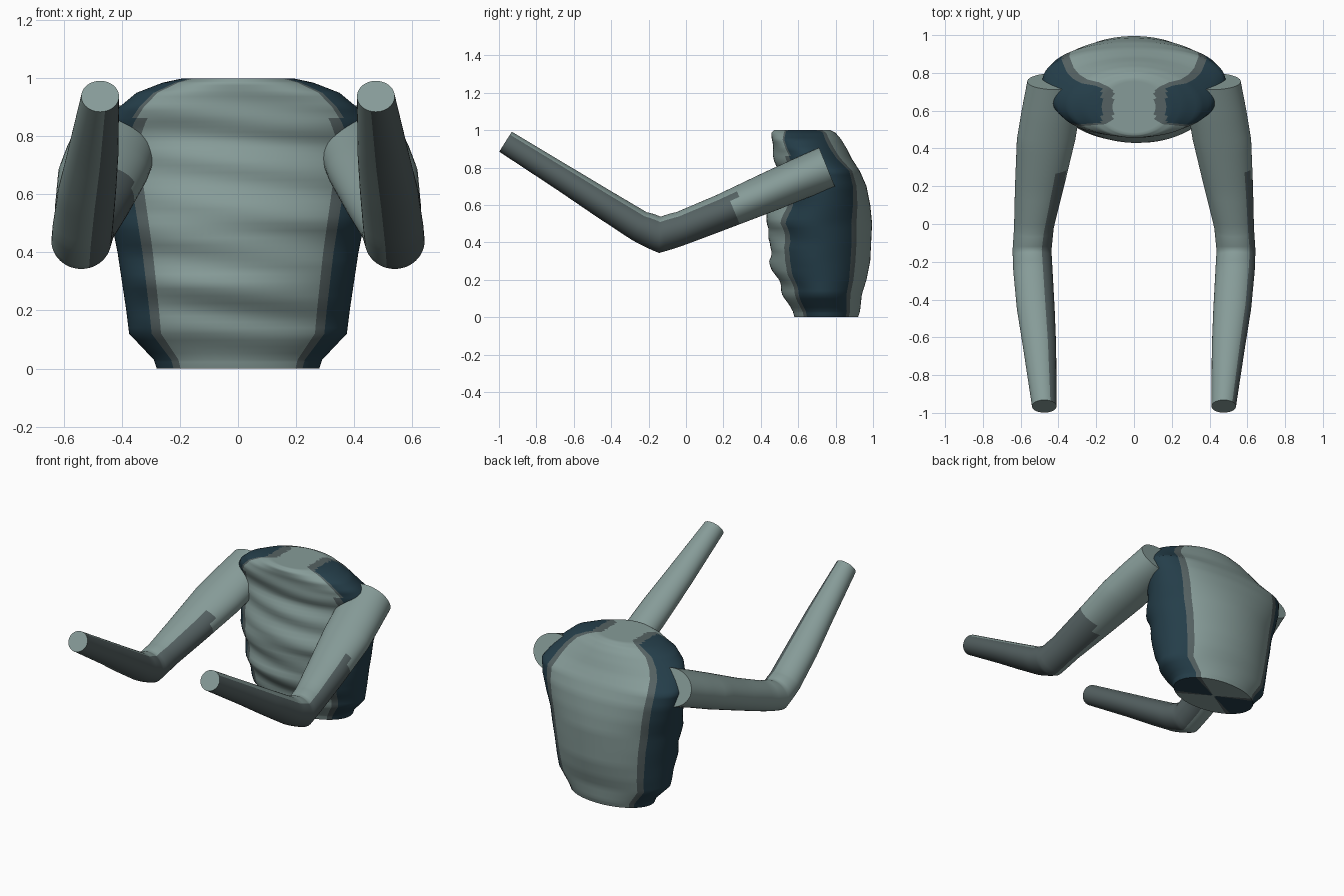
import bpy, bmesh, math
from mathutils import Vector

if "Cube" in bpy.data.objects:
    bpy.data.objects.remove(bpy.data.objects["Cube"])


def material(name, rgb):
    m = bpy.data.materials.new(name)
    m.diffuse_color = (*rgb, 1)
    m.use_nodes = True
    m.node_tree.nodes["Principled BSDF"].inputs["Base Color"].default_value = m.diffuse_color
    return m


MATS = [material("pale grey green", (0.24, 0.33, 0.315)),
        material("mid grey", (0.09, 0.12, 0.122)),
        material("dark teal", (0.018, 0.048, 0.068))]
LIGHT, MID, DARK = range(3)


def lerp_rows(rows, steps):
    """Insert evenly spaced rows between key rows."""
    out = []
    for a, b in zip(rows, rows[1:]):
        for i in range(steps):
            t = i / steps
            out.append([p + (q - p) * t for p, q in zip(a, b)])
    return out + [list(rows[-1])]


def skin(name, rings, rule):
    """Bridge closed rings, close both ends, colour each face by rule(ring, angle, centre)."""
    bm = bmesh.new()
    loops = [[bm.verts.new(p) for p in ring] for ring in rings]
    n = len(rings[0])
    for r, (a, b) in enumerate(zip(loops, loops[1:])):
        for k in range(n):
            j = (k + 1) % n
            f = bm.faces.new((a[k], a[j], b[j], b[k]))
            angle = 2 * math.pi * (k + 0.5) / n
            f.material_index = rule(r, angle, f.calc_center_median())
    bm.faces.new(loops[0][::-1])
    bm.faces.new(loops[-1])
    bmesh.ops.recalc_face_normals(bm, faces=bm.faces)
    me = bpy.data.meshes.new(name)
    bm.to_mesh(me)
    bm.free()
    for m in MATS:
        me.materials.append(m)
    ob = bpy.data.objects.new(name, me)
    bpy.context.collection.objects.link(ob)
    bpy.ops.object.select_all(action='DESELECT')
    ob.select_set(True)
    bpy.context.view_layer.objects.active = ob
    bpy.ops.object.shade_smooth_by_angle(angle=math.radians(50))
    return ob


# Torso: height, half width, front y, back y, backward shift of the sides
TORSO = [(0, .28, .58, .92, 0), (.03, .29, .57, .93, 0), (.12, .375, .52, .94, 0),
         (.2, .385, .49, .965, 0), (.3, .40, .445, .985, 0), (.4, .415, .455, .99, 0),
         (.5, .435, .425, .995, 0), (.6, .455, .45, .985, .02), (.7, .475, .465, .965, .04),
         (.78, .485, .48, .93, .05), (.85, .45, .475, .885, 0), (.9, .41, .465, .86, -.02),
         (.95, .35, .457, .83, -.02), (.985, .26, .457, .80, 0), (1, .19, .47, .77, 0)]
SEG = 96


def torso_ring(row, scale=1):
    z, hw, yf, yb, skew = row
    cy, hd = (yf + yb) / 2, (yb - yf) / 2
    ring = []
    for k in range(SEG):
        a = 2 * math.pi * k / SEG
        c, s = math.cos(a), math.sin(a)
        x = hw * c * scale
        # slanting cloth folds, strongest on the front
        fold = math.sin(z * 42 + x * 5) * .009 * max(0, -s) * min(1, z * 6, (1 - z) * 6)
        ring.append(Vector((x, cy + (hd * s + skew * c * c) * scale + fold, z)))
    return ring


def torso_colour(r, angle, p):
    c, s = abs(math.cos(angle)), math.sin(angle)
    if p.z > .8 and abs(p.x) < .11:
        return LIGHT
    lim = (.70, .79) if s < 0 else (.71, .80)
    if p.z > .86 and s < 0:
        lim = (.78, .84)
    if c < lim[0]:
        return LIGHT
    if c < lim[1] or (p.z > .8 and abs(p.x) < .17):
        return MID
    return DARK


torso_rows = lerp_rows(TORSO, 4)
rings = [torso_ring(TORSO[0], s) for s in (.05, .4, .7)]
rings += [torso_ring(r) for r in torso_rows]
rings += [torso_ring(TORSO[-1], s) for s in (.9, .8, .7, .6, .5, .3, .05)]
skin("torso", rings, torso_colour)

# Arms: centre x, y, z, sideways radius, upright radius (shoulder to wrist)
ARM = [(.42, .755, .80, .145, .115), (.44, .6, .737, .155, .11), (.465, .45, .672, .155, .106),
       (.50, .2, .565, .13, .095), (.53, -.02, .477, .105, .09), (.54, -.14, .440, .103, .097),
       (.535, -.25, .487, .104, .084), (.52, -.45, .612, .1, .078), (.50, -.65, .74, .088, .071),
       (.475, -.965, .938, .065, .063)]
ARM_SEG = 48


def arm_rows():
    rows = []
    for i, row in enumerate(ARM):
        a, b = ARM[max(i - 1, 0)], ARM[min(i + 1, len(ARM) - 1)]
        d = Vector((a[1] - b[1], a[2] - b[2])).normalized()
        rows.append((*row, -d.y, d.x))      # upright direction of the section
    return lerp_rows(rows, 5)


def arm(name, side, low, high):
    rings = []
    for x, y, z, rx, rv, ny, nz in arm_rows():
        length = math.hypot(ny, nz)
        ring = []
        for k in range(ARM_SEG):
            a = 2 * math.pi * k / ARM_SEG
            v = rv * math.sin(a) / length
            ring.append(Vector((side * x + rx * math.cos(a), y + ny * v, z + nz * v)))
        rings.append(ring)

    def colour(r, angle, p):
        deg = math.degrees(angle)
        deg = deg - 360 if deg > 180 else deg
        return MID if p.y < .26 and low < deg < high else LIGHT

    skin(name, rings, colour)


arm("right_arm", 1, -107, 45)
arm("left_arm", -1, -75, 62)
